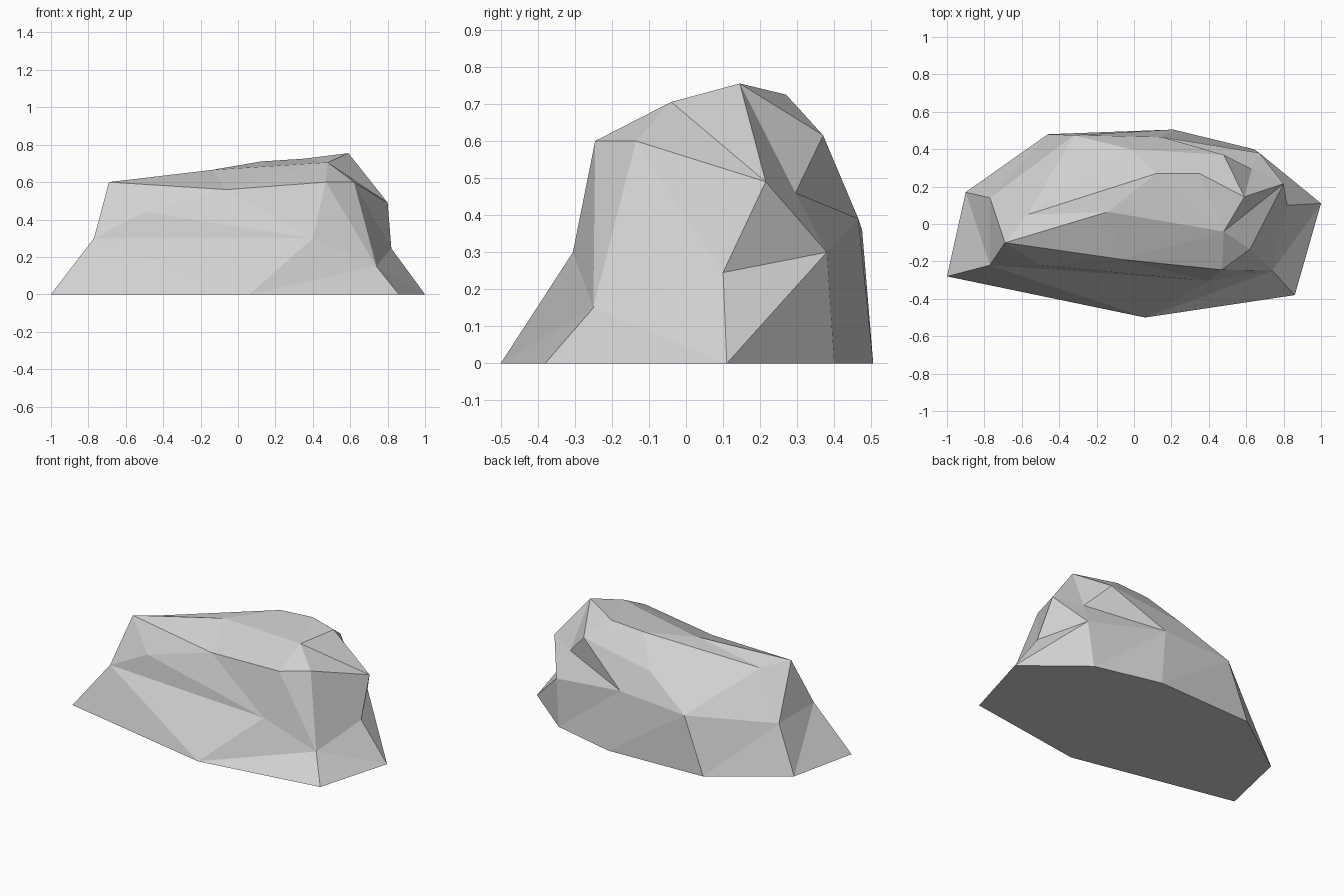
import bpy
import bmesh

cube = bpy.data.objects.get("Cube")
if cube:
    bpy.data.objects.remove(cube, do_unlink=True)


def make_material(name, colour):
    mat = bpy.data.materials.new(name)
    mat.use_nodes = True
    mat.diffuse_color = colour
    mat.node_tree.nodes["Principled BSDF"].inputs["Base Color"].default_value = colour
    return mat


def ring(bm, points):
    return [bm.verts.new(p) for p in points]


def stitch(bm, lower, upper, steps):
    """Bridge two closed loops with triangles; each step advances L(ower) or U(pper)."""
    low = up = 0
    for step in steps:
        a, b = lower[low % len(lower)], upper[up % len(upper)]
        if step == "L":
            low += 1
            bm.faces.new((a, lower[low % len(lower)], b))
        else:
            up += 1
            bm.faces.new((a, upper[up % len(upper)], b))


bm = bmesh.new()

# Footprint on the ground
base = ring(bm, [(x, y, 0) for x, y in (
    (-1, -.28), (.06, -.5), (.86, -.38), (1, .11),
    (.64, .4), (.21, .505), (-.46, .48), (-.9, .17))])

# Waist where the sides steepen
waist = ring(bm, [
    (-.77, -.22, .3), (.4, -.305, .3), (.74, -.25, .15), (.82, .1, .245),
    (.67, .38, .3), (.15, .465, .39), (-.32, .475, .36), (-.77, .14, .3)])

# Shoulder, with a dent in the front face and a notch at the back
shoulder = ring(bm, [
    (-.69, -.1, .6), (-.5, -.22, .44), (-.06, -.19, .56), (.47, -.245, .6),
    (.62, -.135, .6), (.8, .215, .49), (.63, .295, .46), (.48, .37, .615),
    (-.02, .4, .54), (-.57, .05, .575)])

# Crest on top
crest = ring(bm, [
    (.48, -.04, .705), (.59, .145, .755), (.35, .27, .725),
    (.12, .27, .71), (-.14, .065, .665)])

# Skin the rings together, then close the bottom, the dent and the crest
stitch(bm, base, waist, "LUULLUULULULULUL")
stitch(bm, waist, shoulder, "ULUULULULULUULULUL")
rim = shoulder[:1] + shoulder[2:]
stitch(bm, rim, crest[-1:] + crest[:-1], "LULLLULLUULLUL")
bm.faces.new(shoulder[:3])
bm.faces.new(base)
for a, b in zip(crest[1:], crest[2:]):
    bm.faces.new((crest[0], a, b))
bmesh.ops.recalc_face_normals(bm, faces=bm.faces)

mesh = bpy.data.meshes.new("boulder")
bm.to_mesh(mesh)
bm.free()
mesh.materials.append(make_material("stone_grey", (.64, .64, .64, 1)))
boulder = bpy.data.objects.new("boulder", mesh)
bpy.context.collection.objects.link(boulder)
